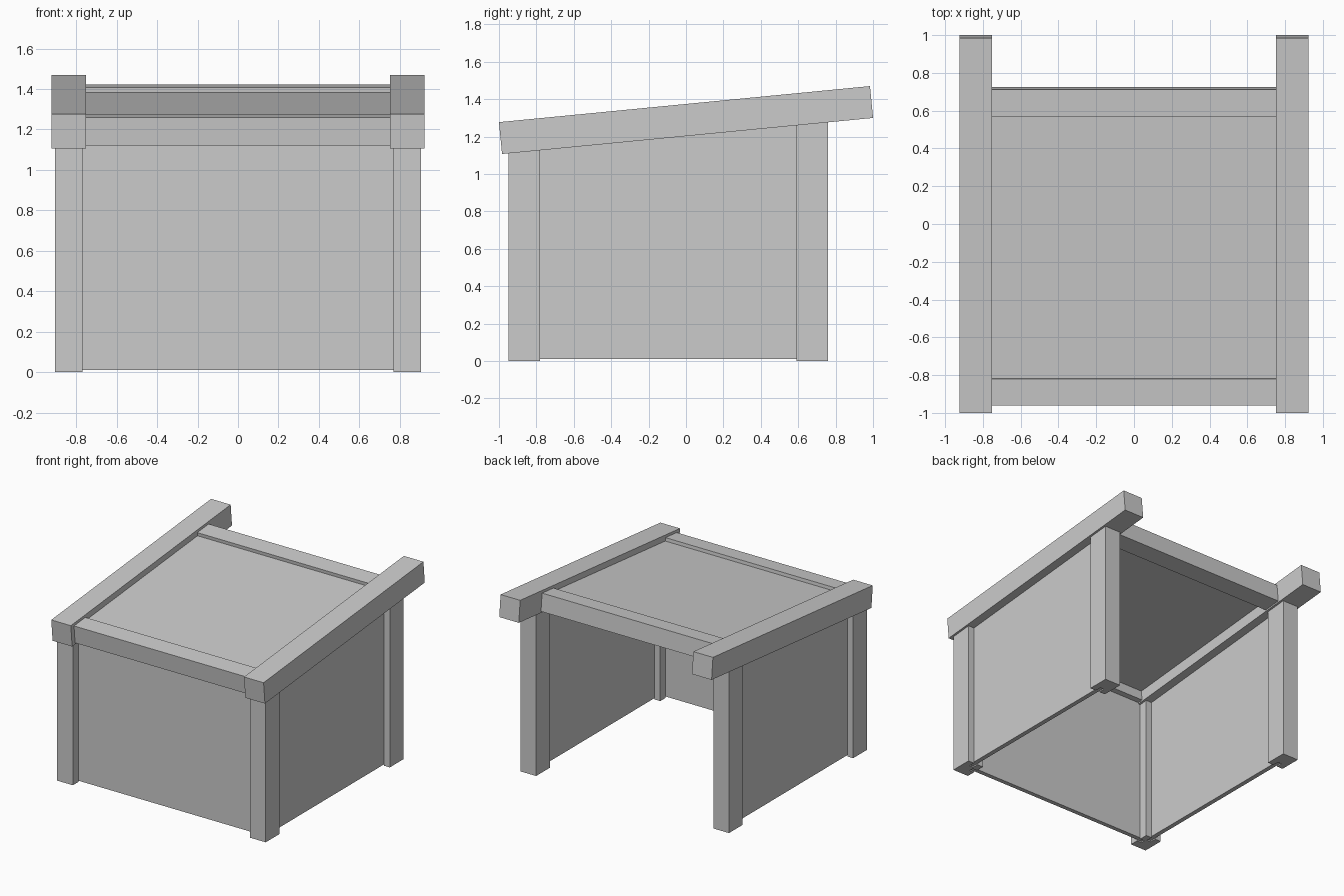
import bpy, bmesh, math

default = bpy.data.objects.get("Cube")
if default:
    bpy.data.objects.remove(default, do_unlink=True)

grey = bpy.data.materials.new("light_grey")
grey.use_nodes = True
COLOUR = (0.6, 0.6, 0.6, 1)
grey.diffuse_color = COLOUR
grey.node_tree.nodes["Principled BSDF"].inputs["Base Color"].default_value = COLOUR

# Roof frame: "along" runs up the slope, "depth" goes down from the rail tops
TILT = math.radians(5.55)
FRONT_Y, FRONT_Z = -1.0, 1.277
RAIL_DEPTH = 0.171


def slope_point(along, depth):
    return (FRONT_Y + along * math.cos(TILT) + depth * math.sin(TILT),
            FRONT_Z + along * math.sin(TILT) - depth * math.cos(TILT))


def slope_z(y, depth):
    return FRONT_Z + (y - FRONT_Y) * math.tan(TILT) - depth / math.cos(TILT)


def prism(name, profile, x0, x1):
    """Extrude a y-z profile from x0 to x1."""
    bm = bmesh.new()
    face = bm.faces.new([bm.verts.new((x0, y, z)) for y, z in profile])
    moved = bmesh.ops.extrude_face_region(bm, geom=[face])["geom"]
    verts = [g for g in moved if isinstance(g, bmesh.types.BMVert)]
    bmesh.ops.translate(bm, verts=verts, vec=(x1 - x0, 0, 0))
    bmesh.ops.recalc_face_normals(bm, faces=bm.faces)
    mesh = bpy.data.meshes.new(name)
    bm.to_mesh(mesh)
    bm.free()
    mesh.materials.append(grey)
    obj = bpy.data.objects.new(name, mesh)
    bpy.context.collection.objects.link(obj)
    return obj


def sloped_beam(name, a0, a1, d0, d1, x0, x1):
    corners = [(a0, d0), (a1, d0), (a1, d1), (a0, d1)]
    return prism(name, [slope_point(a, d) for a, d in corners], x0, x1)


def upright(name, y0, y1, bottom, top_depth, x0, x1):
    profile = [(y0, bottom), (y1, bottom),
               (y1, slope_z(y1, top_depth)), (y0, slope_z(y0, top_depth))]
    return prism(name, profile, x0, x1)


def cut(post, y0, y1, x0, x1):
    """Open the panel groove in the foot of a post."""
    profile = [(y0, -0.1), (y1, -0.1), (y1, GAP), (y0, GAP)]
    cutter = prism(post.name + "_groove_cutter", profile, x0, x1)
    cutter.hide_render = True
    cutter.hide_viewport = True
    cutter.display_type = 'WIRE'
    mod = post.modifiers.new("groove", 'BOOLEAN')
    mod.operation = 'DIFFERENCE'
    mod.solver = 'EXACT'
    mod.object = cutter


GAP = 0.01                      # panels hang just off the floor
SIDE_Y = (-0.83, 0.64)          # side panel span, including tongues
FRONT_PANEL_Y = (-0.882, -0.848)

for side, s in (("left", 1), ("right", -1)):
    panel_x = sorted((s * 0.82, s * 0.855))
    post_x = sorted((s * 0.77, s * 0.906))
    rail_x = sorted((s * 0.7525, s * 0.9225))

    # Corner posts with grooved feet
    for place, y0, y1 in (("front", -0.95, -0.78), ("back", 0.59, 0.76)):
        post = upright(f"{place}_{side}_post", y0, y1, 0, RAIL_DEPTH, *post_x)
        cut(post, *SIDE_Y, *panel_x)
        if place == "front":
            cut(post, *FRONT_PANEL_Y, -0.81, 0.81)

    # Side panel and the sloping rail over it
    upright(f"{side}_side_panel", *SIDE_Y, GAP, 0.13, *panel_x)
    sloped_beam(f"{side}_roof_rail", 0, 1.993, 0, RAIL_DEPTH, *rail_x)

# Front panel; the back stays open
upright("front_panel", *FRONT_PANEL_Y, GAP, 0.12, -0.81, 0.81)

# Cross beams and roof panel between the rails
sloped_beam("front_cross_beam", 0.038, 0.179, 0.021, 0.16, -0.78, 0.78)
sloped_beam("back_cross_beam", 1.575, 1.717, 0.021, 0.16, -0.78, 0.78)
sloped_beam("roof_panel", 0.11, 1.64, 0.047, 0.083, -0.79, 0.79)
